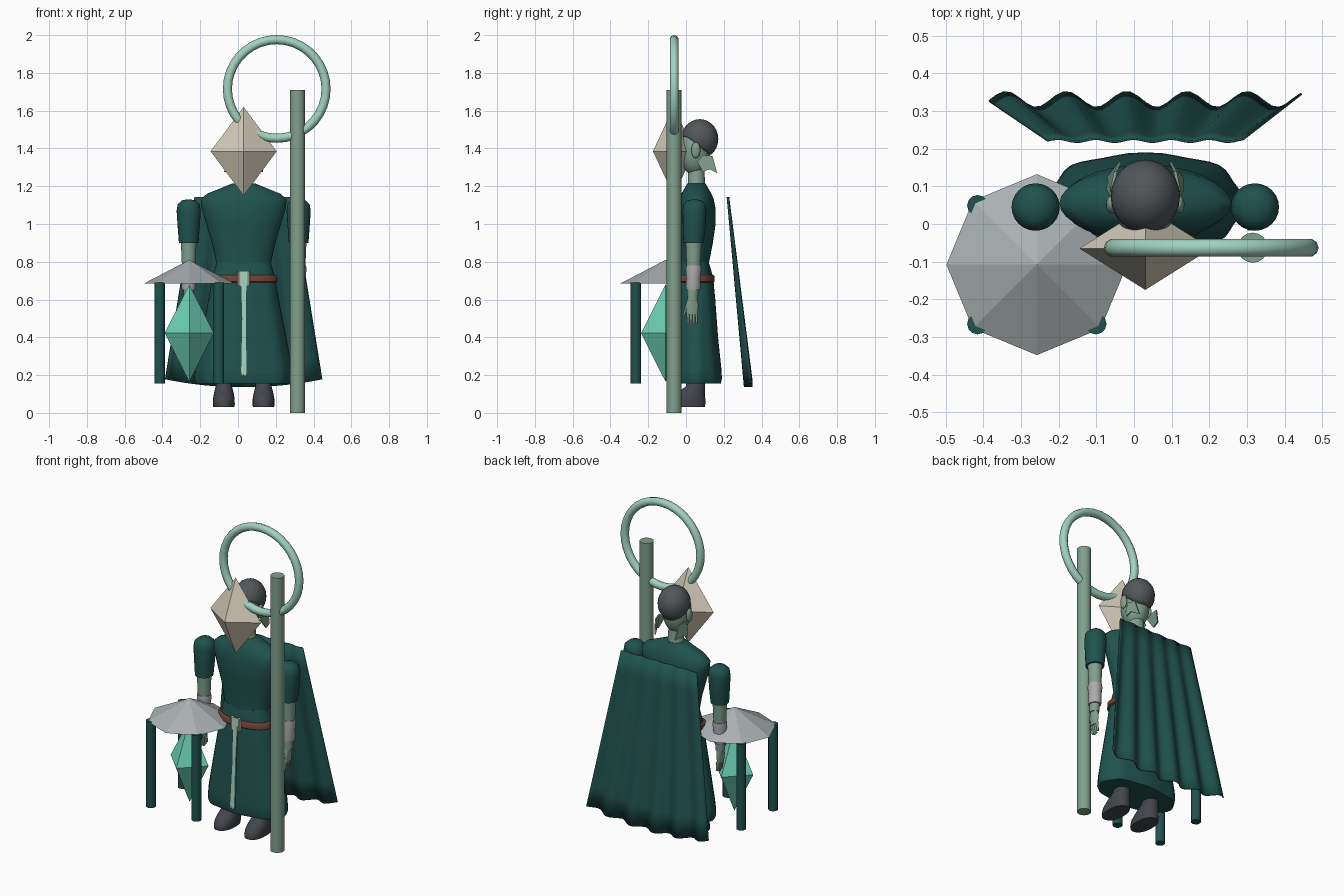
import bpy, bmesh, math
from math import sin, cos, pi, tau
from mathutils import Vector

cube = bpy.data.objects.get("Cube")
if cube:
    bpy.data.objects.remove(cube, do_unlink=True)

CX = 0.03  # centre line of the figure


def material(name, r, g, b):
    m = bpy.data.materials.new(name)
    m.use_nodes = True
    m.diffuse_color = (r, g, b, 1)
    node = next(n for n in m.node_tree.nodes if n.type == 'BSDF_PRINCIPLED')
    node.inputs["Base Color"].default_value = (r, g, b, 1)
    node.inputs["Roughness"].default_value = 0.8
    return m


GREEN = material("dark green cloth", .014, .085, .075)
MINT = material("pale mint", .36, .65, .53)
CRYSTAL = material("bright mint crystal", .16, .66, .48)
SKIN = material("grey green", .22, .35, .27)
BEIGE = material("beige", .65, .59, .48)
GREY = material("light grey", .40, .44, .45)
HAIR = material("dark grey", .085, .095, .10)
BOOT = material("charcoal", .055, .06, .07)
BROWN = material("brown leather", .16, .05, .033)
CUFF = material("pale cuff", .42, .40, .42)


def finish(name, bm, mat, smooth=None):
    bmesh.ops.recalc_face_normals(bm, faces=bm.faces)
    me = bpy.data.meshes.new(name)
    bm.to_mesh(me)
    bm.free()
    ob = bpy.data.objects.new(name, me)
    bpy.context.collection.objects.link(ob)
    me.materials.append(mat)
    if smooth:
        bpy.ops.object.select_all(action='DESELECT')
        ob.select_set(True)
        bpy.context.view_layer.objects.active = ob
        bpy.ops.object.shade_smooth_by_angle(angle=math.radians(smooth))
    return ob


def loft(name, rings, mat, x=CX, seg=24, power=2, smooth=50, fold=0):
    """Stack of oval rings, each (z, half width, half depth, centre y)."""
    bm = bmesh.new()
    rows = []
    for k, (z, rx, ry, cy) in enumerate(rings):
        row = []
        for i in range(seg):
            a = tau * i / seg
            c, s = cos(a), sin(a)
            f = 1 + fold * k / len(rings) * cos(8 * (a - pi / 2))
            px = math.copysign(abs(c) ** (2 / power), c) * rx * f
            py = math.copysign(abs(s) ** (2 / power), s) * ry * f
            row.append(bm.verts.new((x + px, cy + py, z)))
        rows.append(row)
    for lo, hi in zip(rows, rows[1:]):
        for i in range(seg):
            j = (i + 1) % seg
            bm.faces.new((lo[i], lo[j], hi[j], hi[i]))
    bm.faces.new(rows[0])
    bm.faces.new(rows[-1])
    return finish(name, bm, mat, smooth)


def cone(name, p, q, r1, r2, mat, seg=16, smooth=None, turn=0):
    p, q = Vector(p), Vector(q)
    bm = bmesh.new()
    bmesh.ops.create_cone(bm, cap_ends=True, segments=seg, radius1=r1,
                          radius2=r2, depth=(q - p).length)
    rot = (q - p).to_track_quat('Z', 'Y') if abs((q - p).normalized().z) < .999 else None
    for v in bm.verts:
        v.co = (rot @ v.co if rot else v.co) + (p + q) / 2
    return finish(name, bm, mat, smooth)


def ball(name, c, r, mat):
    bm = bmesh.new()
    bmesh.ops.create_uvsphere(bm, u_segments=24, v_segments=14, radius=1)
    for v in bm.verts:
        v.co = Vector(c) + Vector(v.co[k] * r[k] for k in range(3))
    return finish(name, bm, mat, 60)


def octahedron(name, c, r, mat):
    bm = bmesh.new()
    eq = [bm.verts.new((c[0] + r[0] * dx, c[1] + r[1] * dy, c[2]))
          for dx, dy in ((1, 0), (0, 1), (-1, 0), (0, -1))]
    for s in (1, -1):
        tip = bm.verts.new((c[0], c[1], c[2] + s * r[2]))
        for i in range(4):
            bm.faces.new((eq[i], eq[(i + 1) % 4], tip))
    return finish(name, bm, mat)


def plate(name, pts, offset, mat):
    """Thin solid from a 3D outline, extruded along an offset."""
    bm = bmesh.new()
    face = bm.faces.new([bm.verts.new(p) for p in pts])
    out = bmesh.ops.extrude_face_region(bm, geom=[face])
    for v in out["geom"]:
        if isinstance(v, bmesh.types.BMVert):
            v.co += Vector(offset)
    return finish(name, bm, mat)


# Staff, halo ring and faceted mask
cone("staff", (.315, -.063, 0), (.315, -.063, 1.71), .04, .04, SKIN, 16, 40)
bpy.ops.mesh.primitive_torus_add(location=(.205, -.063, 1.715), rotation=(pi / 2, 0, 0),
                                 major_segments=36, minor_segments=10,
                                 major_radius=.261, minor_radius=.024)
halo = bpy.context.object
halo.name = "halo_ring"
halo.data.materials.append(MINT)
bpy.ops.object.shade_smooth_by_angle(angle=math.radians(50))
octahedron("mask", (CX, -.065, 1.385), (.175, .11, .235), BEIGE)

# Small canopy with four posts and a hanging crystal
TX, TY = -.258, -.108
cone("canopy", (TX, TY, .685), (TX, TY, .81), .24, 0, GREY, 8)
for sx in (-1, 1):
    for sy in (-1, 1):
        x, y = TX + sx * .157, TY + sy * .157
        cone("canopy_post", (x, y, .155), (x, y, .69), .028, .028, GREEN, 12, 40)
octahedron("crystal", (TX, TY, .422), (.13, .13, .258), CRYSTAL)

# Robe: skirt and bodice
loft("skirt", [(.80, .142, .075, .045), (.72, .165, .095, .048), (.60, .185, .104, .05),
               (.40, .222, .116, .052), (.23, .252, .13, .055), (.18, .256, .132, .055),
               (.155, .245, .125, .055)], GREEN, seg=48, power=2.4, fold=.035)
loft("bodice", [(.77, .146, .078, .045), (.80, .146, .078, .045), (.90, .168, .09, .052),
                (1.0, .198, .102, .055), (1.08, .222, .102, .055), (1.13, .228, .092, .055),
                (1.16, .195, .08, .055), (1.19, .12, .062, .055), (1.215, .06, .048, .055)],
     GREEN, seg=32)

# Belt, buckle and hanging sash
loft("belt", [(.69, .172, .1, .046), (.695, .179, .106, .046),
              (.725, .177, .104, .046), (.73, .17, .098, .046)], BROWN, seg=36, power=2.3)
for side in (-1, 1):
    cone("buckle", (CX + side * .024, -.064, .672), (CX + side * .024, -.064, .75), .01, .01, BEIGE, 8)
sash = [(-.018, .75), (.018, .75), (.014, .5), (.018, .21), (.006, .185),
        (0, .205), (-.01, .19), (-.016, .22), (-.01, .5)]
plate("sash", [(CX + x, -.072 - .032 * (.75 - z) / .56, z) for x, z in sash], (0, .009, 0), MINT)

# Arms, hands and boots on both sides
for side, tag in ((1, "left"), (-1, "right")):
    ax = CX + side * .291
    loft(tag + "_sleeve", [(.90, .052, .054, .04), (.98, .058, .06, .043), (1.07, .064, .063, .045),
                           (1.105, .058, .058, .045), (1.125, .036, .038, .045), (1.13, .01, .01, .045)],
         GREEN, ax)
    loft(tag + "_forearm", [(.60, .026, .028, .035), (.78, .036, .037, .04), (.92, .042, .043, .04)],
         SKIN, ax)
    loft(tag + "_cuff", [(.65, .035, .037, .038), (.67, .039, .04, .038), (.71, .036, .037, .039),
                         (.76, .042, .042, .04), (.78, .039, .04, .04)], CUFF, ax)
    loft(tag + "_palm", [(.52, .011, .03, .032), (.57, .017, .035, .032), (.61, .02, .025, .035)],
         SKIN, ax, seg=16)
    for i in range(4):
        y = .01 + i * .015
        tip = .462 + .008 * abs(i - 1.3)
        cone(tag + "_finger", (ax, y, .54), (ax - side * .008, y + .002, tip), .009, .006, SKIN, 8, 50)
    cone(tag + "_thumb", (ax, .008, .575), (ax - side * .015, -.012, .515), .01, .006, SKIN, 8, 50)

    bx = CX + side * .105
    loft(tag + "_boot", [(.03, .056, .098, .002), (.045, .058, .1, .002), (.075, .057, .094, .008),
                         (.105, .052, .075, .025), (.14, .043, .05, .05), (.24, .04, .045, .055)],
         BOOT, bx, power=2.2)

    # Ears and ragged flaps behind the jaw
    ball(tag + "_ear", (CX + side * .09, .052, 1.39), (.014, .024, .042), SKIN)
    hx = CX + side * .075
    flap = [(.06, 1.33, 0), (.09, 1.365, .01), (.14, 1.36, 0), (.165, 1.27, -.012),
            (.125, 1.29, .018), (.09, 1.275, .02)]
    plate(tag + "_jaw_flap", [(hx + side * dx, y, z) for y, z, dx in flap], (side * .008, 0, 0), SKIN)

# Neck, head and cropped hair
loft("neck", [(1.19, .056, .05, .055), (1.22, .046, .045, .055), (1.34, .042, .042, .055)], SKIN)
ball("head", (CX, .045, 1.39), (.08, .085, .13), SKIN)
hair = ball("hair", (CX, .073, 1.45), (.092, .098, .105), HAIR)
for v in hair.data.vertices:
    # hairline rises toward the brow
    floor = 1.36 + .10 * min(1, max(0, (.13 - v.co.y) / .12))
    v.co.z = max(v.co.z, floor)

# Pleated cape flaring down and back
bm = bmesh.new()
rows = []
COLS, LEVELS = 42, 8
for j in range(LEVELS + 1):
    d = j / LEVELS
    row = []
    for i in range(COLS + 1):
        t = 2 * i / COLS - 1
        wave = cos(tau * (t + .12) / .386)
        z = 1.143 - d * (.965 + .042 * (1 - t * t))
        row.append(bm.verts.new((CX + t * (.26 + .155 * d),
                                 .222 + .107 * d + (.004 + .017 * d) * wave, z)))
    rows.append(row)
for a, b in zip(rows, rows[1:]):
    for i in range(COLS):
        bm.faces.new((a[i], a[i + 1], b[i + 1], b[i]))
cape = finish("cape", bm, GREEN, 60)
mod = cape.modifiers.new("thickness", 'SOLIDIFY')
mod.thickness = .006
mod.offset = 0
